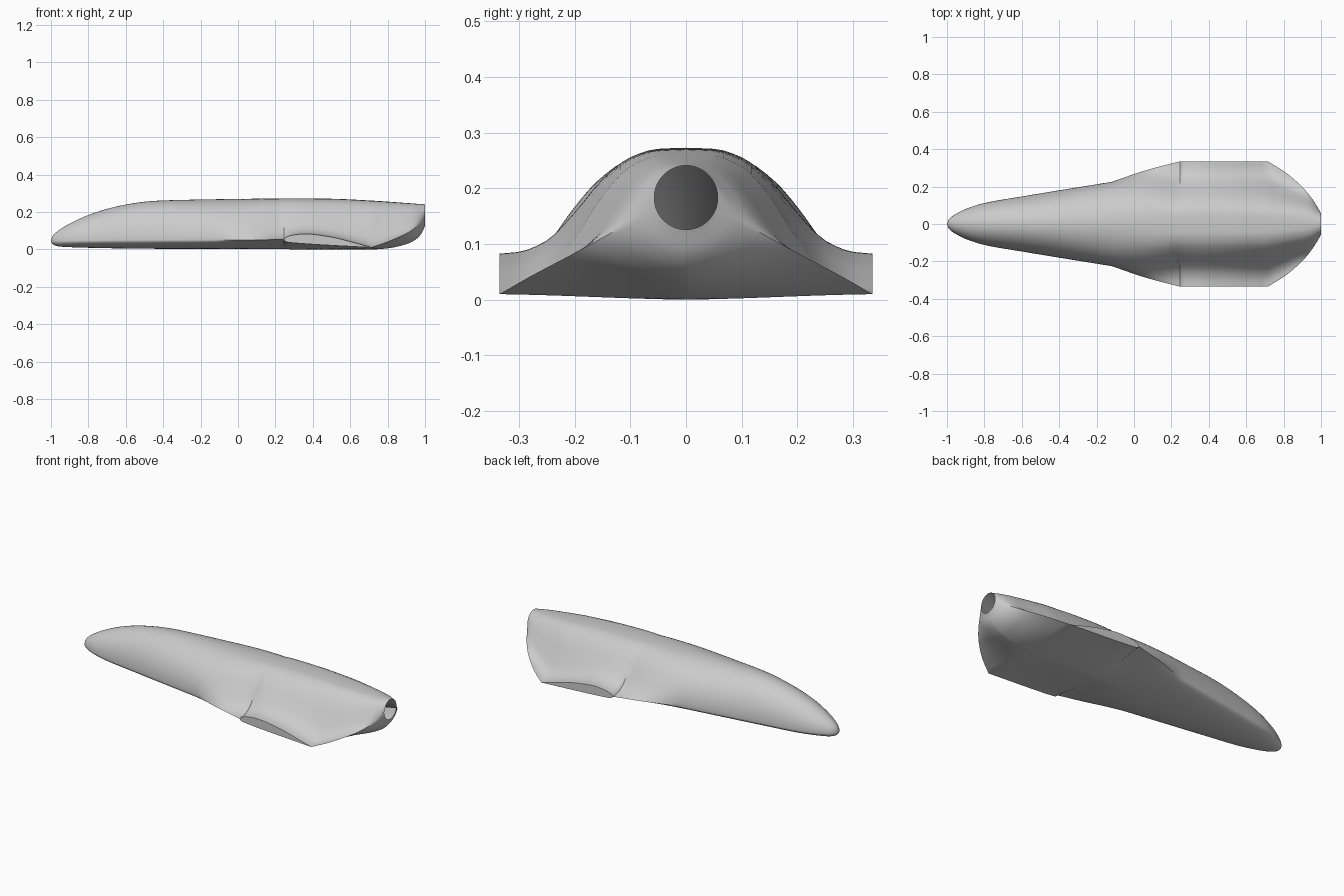
import bpy, bmesh, math

cube = bpy.data.objects.get("Cube")
if cube:
    bpy.data.objects.remove(cube, do_unlink=True)


def curve(*pts):
    """Monotone cubic interpolation through (position, value) points."""
    xs, ys = zip(*pts)
    n = len(xs)
    d = [(ys[i + 1] - ys[i]) / (xs[i + 1] - xs[i]) for i in range(n - 1)]
    m = [d[0]]
    for a, b in zip(d, d[1:]):
        m.append(2 * a * b / (a + b) if a * b > 0 else 0.0)
    m.append(d[-1])

    def value(x):
        x = min(max(x, xs[0]), xs[-1])
        i = max(k for k in range(n - 1) if xs[k] <= x)
        h = xs[i + 1] - xs[i]
        t = (x - xs[i]) / h
        return (ys[i] * (1 + 2 * t) * (1 - t) ** 2 + m[i] * h * t * (1 - t) ** 2
                + ys[i + 1] * t * t * (3 - 2 * t) + m[i + 1] * h * t * t * (t - 1))
    return value


NOSE, FLARE, ROOT, TRAIL, TAIL = -1.0, -0.12, 0.245, 0.715, 1.0

# Plan outline, split at its corners
width_nose = curve((NOSE, 0), (-.995, .017), (-.98, .035), (-.95, .055), (-.9, .08),
                   (-.8, .112), (-.6, .147), (-.4, .18), (FLARE, .225))
width_flare = curve((FLARE, .225), (.06, .286), (ROOT, .335))
width_tail = curve((TRAIL, .335), (.8, .283), (.9, .198), (.95, .138), (.98, .092), (TAIL, .057))

# Side outlines: crown, keel, and the edge line above and below the wing root
crown = curve((NOSE, .045), (-.995, .065), (-.98, .085), (-.95, .108), (-.9, .138), (-.8, .184),
              (-.7, .217), (-.6, .24), (-.5, .255), (-.4, .262), (0, .27), (.3, .273),
              (.5, .271), (.7, .262), (TAIL, .241))
keel = curve((NOSE, .045), (-.995, .032), (-.98, .022), (-.95, .015), (-.8, .009), (-.5, .004),
             (0, .002), (.72, 0), (.8, .006), (.9, .028), (.95, .053), (.98, .083), (TAIL, .126))
edge_front = curve((NOSE, .045), (-.5, .05), (ROOT, .052))
edge_tail = curve((TRAIL, .01), (.8, .04), (.9, .085), (.95, .118), (.98, .145), (TAIL, .183))
root_top = curve((ROOT, .052), (.255, .064), (.3, .078), (.36, .083), (.5, .066), (.6, .042), (TRAIL, .01))
root_bottom = curve((ROOT, .052), (.255, .041), (.3, .035), (TRAIL, .01))

# Flowing wing-body fillet across a section
fillet = curve((0, 1), (.15, .99), (.3, .91), (.45, .7), (.6, .385), (.75, .12), (.9, .015), (1, 0))
blend_in = curve((FLARE, 0), (.06, .45), (ROOT, 1))


def section(x, steps=20):
    if x <= ROOT:
        w = width_nose(x) if x <= FLARE else width_flare(x)
        top = low = edge_front(x)
        s = blend_in(x)
    elif x < TRAIL:
        w, top, low, s = .335, root_top(x), root_bottom(x), 1
    else:
        w = width_tail(x)
        top = low = edge_tail(x)
        s = 1 - ((x - TRAIL) / (TAIL - TRAIL)) ** 3
    zt, zb = crown(x), keel(x)
    upper, lower = [], []
    for i in range(steps + 1):
        t = i / steps
        a = t * math.pi / 2
        y = w * ((1 - s) * math.sin(a) + s * t)
        upper.append((y, top + (zt - top) * ((1 - s) * math.cos(a) + s * fillet(t))))
        flat = (1 - t + math.cos(a) ** 2) / 2
        lower.append((y, low + (zb - low) * ((1 - s) * math.cos(a) + s * flat)))
    half = upper + lower[::-1]
    return half + [(-y, z) for y, z in half[-2:0:-1]]


# Stations, closer together at the nose and tail
def spread(a, b, n, ease):
    return [a + (b - a) * ease(i / n) for i in range(n)]


stations = (spread(NOSE, FLARE, 34, lambda t: t * t) + spread(FLARE, ROOT, 12, lambda t: t)
            + spread(ROOT, TRAIL, 22, lambda t: t ** 1.5)
            + spread(TRAIL, TAIL, 24, lambda t: 1 - (1 - t) ** 2) + [TAIL])

# Lofted fuselage skin, open at the tail
bm = bmesh.new()
rings = [[bm.verts.new((x, y, z)) for y, z in section(x)] for x in stations]
for a, b in zip(rings, rings[1:]):
    for i in range(len(a)):
        j = (i + 1) % len(a)
        bm.faces.new((a[i], a[j], b[j], b[i]))
bmesh.ops.remove_doubles(bm, verts=bm.verts, dist=1e-5)
bmesh.ops.recalc_face_normals(bm, faces=bm.faces)
mesh = bpy.data.meshes.new("fuselage")
bm.to_mesh(mesh)
bm.free()
fuselage = bpy.data.objects.new("fuselage", mesh)
bpy.context.collection.objects.link(fuselage)

# Plain grey skin
grey = bpy.data.materials.new("light grey")
grey.use_nodes = True
colour = (.6, .6, .6, 1)
grey.diffuse_color = colour
grey.node_tree.nodes["Principled BSDF"].inputs["Base Color"].default_value = colour
mesh.materials.append(grey)

bpy.ops.object.select_all(action='DESELECT')
fuselage.select_set(True)
bpy.context.view_layer.objects.active = fuselage
bpy.ops.object.shade_smooth_by_angle(angle=math.radians(35))
